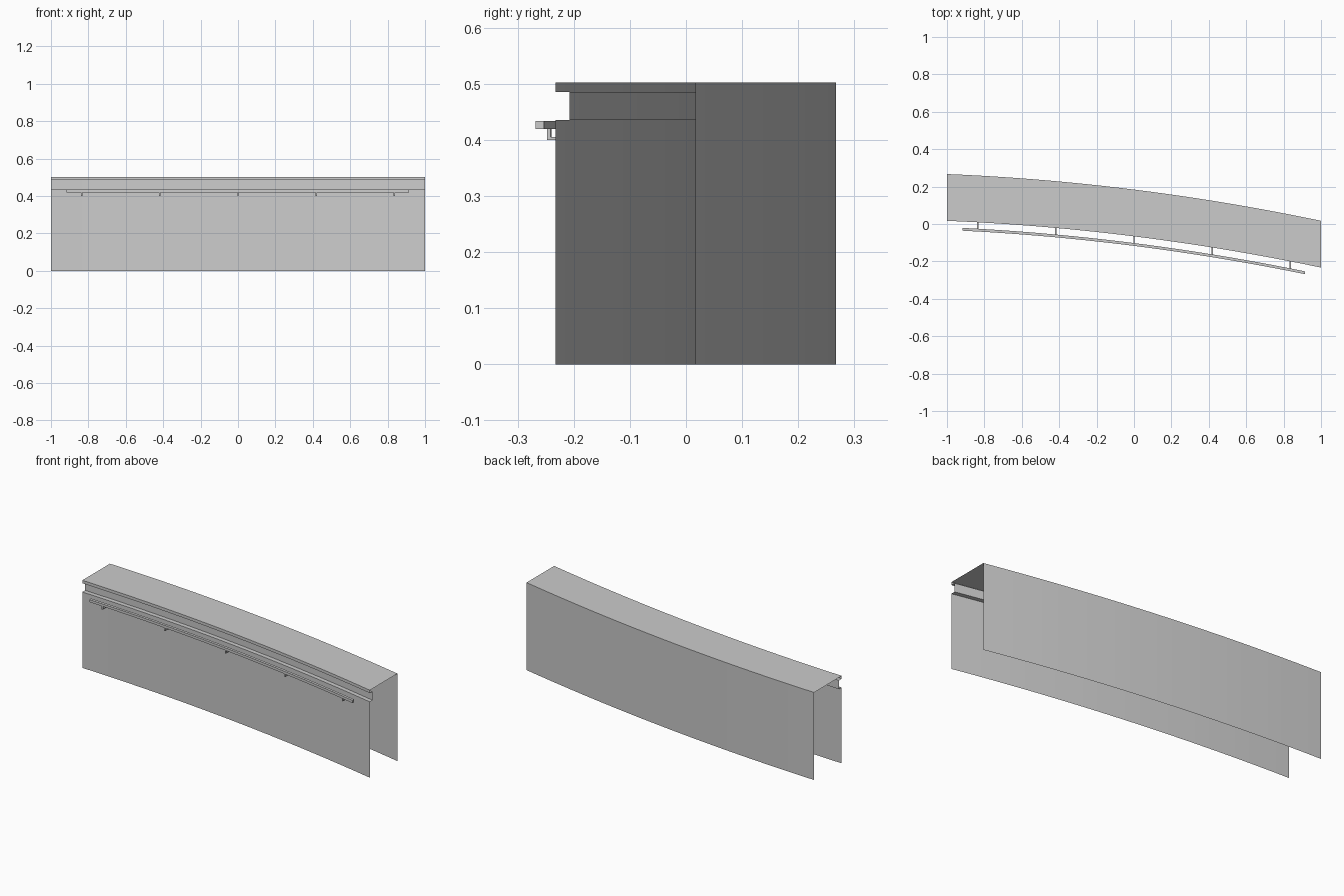
import bpy

if "Cube" in bpy.data.objects:
    bpy.data.objects.remove(bpy.data.objects["Cube"])

SEGMENTS = 24


def front_y(x):
    # gently bowed plan curve of the front face
    return -0.066 - 0.125 * x - 0.042 * x * x


def make_object(name, verts, faces):
    mesh = bpy.data.meshes.new(name)
    mesh.from_pydata(verts, [], faces)
    mesh.update()
    obj = bpy.data.objects.new(name, mesh)
    bpy.context.collection.objects.link(obj)
    return obj


def sweep(name, profile, x0, x1, closed=False, drift=0.0, segments=SEGMENTS):
    # carry a (y, z) profile along the plan curve
    n = len(profile)
    verts, faces = [], []
    for i in range(segments + 1):
        x = x0 + (x1 - x0) * i / segments
        verts += [(x, front_y(x) + y + drift * x, z) for y, z in profile]
    for i in range(segments):
        for j in range(n if closed else n - 1):
            k = (j + 1) % n
            a, b = i * n, (i + 1) * n
            faces.append((a + j, a + k, b + k, b + j))
    if closed:
        faces.append(tuple(reversed(range(n))))
        faces.append(tuple(range(segments * n, segments * n + n)))
    return make_object(name, verts, faces)


# Counter shell: open underneath and at both ends, with a groove below the top
shell_profile = [(0.25, 0), (0.25, 0.502), (0, 0.502), (0, 0.485),
                 (0.025, 0.485), (0.025, 0.435), (0, 0.435), (0, 0)]
shell = sweep("counter_shell", shell_profile, -1, 1)
shell.data.flip_normals()

# Handrail following the front
rail_profile = [(-0.036, 0.419), (-0.036, 0.434), (-0.051, 0.434), (-0.051, 0.419)]
rail = sweep("hand_rail", rail_profile, -0.918, 0.915, closed=True, drift=-0.002)
rail.data.flip_normals()

# L-shaped brackets from the wall to the underside of the rail
bracket_profile = [(0, 0.400), (0, 0.405), (-0.041, 0.405), (-0.041, 0.419),
                   (-0.047, 0.419), (-0.047, 0.400)]
for i in range(5):
    x = -0.835 + i * 0.4175
    bracket = sweep(f"rail_bracket_{i + 1}", bracket_profile, x - 0.004, x + 0.004,
                    closed=True, segments=1)
    bracket.data.flip_normals()
